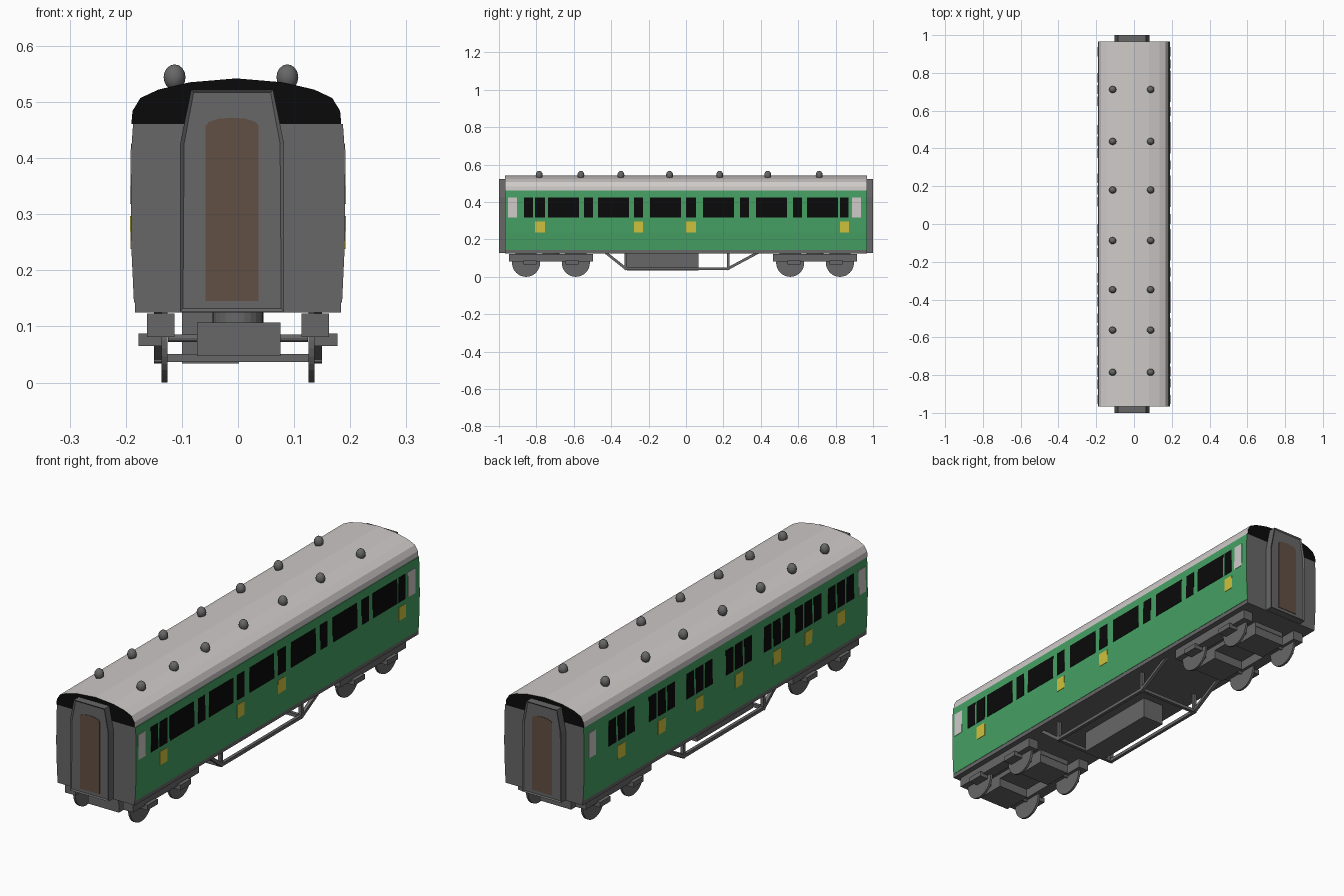
import bpy, bmesh, math
from mathutils import Vector

if "Cube" in bpy.data.objects:
    bpy.data.objects.remove(bpy.data.objects["Cube"])


def material(name, rgb):
    m = bpy.data.materials.new(name)
    m.diffuse_color = (*rgb, 1)
    m.use_nodes = True
    m.node_tree.nodes["Principled BSDF"].inputs["Base Color"].default_value = m.diffuse_color
    return m


GREEN = material("carriage green", (0.06, 0.35, 0.125))
GREY = material("dark grey", (0.135, 0.135, 0.135))
PALE = material("pale roof grey", (0.62, 0.59, 0.58))
BLACK = material("black", (0.003, 0.003, 0.003))
YELLOW = material("yellow", (0.62, 0.54, 0.045))
BROWN = material("door brown", (0.12, 0.078, 0.058))


def finish(bm, name, *mats):
    bmesh.ops.recalc_face_normals(bm, faces=bm.faces[:])
    me = bpy.data.meshes.new(name)
    bm.to_mesh(me)
    bm.free()
    for m in mats:
        me.materials.append(m)
    ob = bpy.data.objects.new(name, me)
    bpy.context.collection.objects.link(ob)
    return ob


def add_prism(bm, pts, y0, y1):
    """Extrude an (x, z) outline along y; returns the face at y0."""
    a = [bm.verts.new((x, y0, z)) for x, z in pts]
    b = [bm.verts.new((x, y1, z)) for x, z in pts]
    n = len(pts)
    for i in range(n):
        j = (i + 1) % n
        bm.faces.new((a[i], a[j], b[j], b[i]))
    bm.faces.new(b)
    return bm.faces.new(a)


def add_box(bm, x0, x1, y0, y1, z0, z1):
    add_prism(bm, [(x0, z0), (x1, z0), (x1, z1), (x0, z1)], y0, y1)


def box(name, mat, *dims):
    bm = bmesh.new()
    add_box(bm, *dims)
    return finish(bm, name, mat)


def cylinder(name, mat, centre, radius, length, axis, segments=24):
    bm = bmesh.new()
    bmesh.ops.create_cone(bm, cap_ends=True, segments=segments,
                          radius1=radius, radius2=radius, depth=length)
    ob = finish(bm, name, mat)
    ob.location = centre
    if axis == "x":
        ob.rotation_euler = (0, math.pi / 2, 0)
    return ob


def end_coloured(bm, name, side, end):
    """Prism with a different colour on the faces looking along y."""
    bm.normal_update()
    for f in bm.faces:
        f.material_index = 1 if abs(f.normal.y) > 0.9 else 0
    return finish(bm, name, side, end)


L = 0.967
# Body with gently bowed sides, and the roof
SIDE = [(0.1855, 0.143), (0.190, 0.238), (0.191, 0.297),
        (0.191, 0.318), (0.1895, 0.425), (0.187, 0.461)]
bm = bmesh.new()
add_prism(bm, SIDE + [(-x, z) for x, z in reversed(SIDE)], -L, L)
end_coloured(bm, "body", GREEN, GREY)

half = [(0.187, 0.461), (0.185, 0.484), (0.171, 0.507), (0.139, 0.522), (0.083, 0.535)]
bm = bmesh.new()
roof = half + [(0, 0.542)] + [(-x, z) for x, z in reversed(half)]
add_prism(bm, [(x - 0.003, z) for x, z in roof], -L, L)
end_coloured(bm, "roof", PALE, BLACK)
box("underframe", GREY, -0.184, 0.184, -L, L, 0.125, 0.144)


# Windows and panels: thin plates following the body side
def side_x(z):
    for (xa, za), (xb, zb) in zip(SIDE, SIDE[1:]):
        if za <= z <= zb:
            return xa + (xb - xa) * (z - za) / (zb - za)


def plates(name, mat, side, spans, z0, z1):
    bm = bmesh.new()
    xa, xb = side_x(z0), side_x(z1)
    for y0, y1 in spans:
        add_prism(bm, [(side * (xa - .003), z0), (side * (xa + .0015), z0),
                       (side * (xb + .0015), z1), (side * (xb - .003), z1)], y0, y1)
    finish(bm, name, mat)


BAYS = [-0.785, -0.562, -0.348, -0.088, 0.18, 0.437, 0.712]
corridor_doors = [(-.807, -.754), (-.278, -.23), (0, .053)]
corridor = corridor_doors + [
    (-.866, -.818), (-.738, -.572), (-.545, -.497), (-.47, -.305), (-.193, -.027),
    (.09, .257), (.289, .337), (.374, .54), (.572, .62), (.647, .813), (.823, .868)]
compartment = [(y + o - .025, y + o + .025) for y in BAYS for o in (-.063, 0, .063)]
end_panels = [(-.952, -.904), (.888, .936)]
plates("right_windows", BLACK, 1, corridor, .318, .425)
plates("left_windows", BLACK, -1, compartment, .318, .425)
plates("right_door_panels", YELLOW, 1, corridor_doors + [(.823, .872)], .238, .297)
plates("left_door_panels", YELLOW, -1, [(y - .025, y + .025) for y in BAYS], .238, .297)
for s, n in ((1, "right"), (-1, "left")):
    plates(n + "_end_panels", PALE, s, end_panels, .318, .425)

# Roof ventilators in two rows
for x in (-0.113, 0.088):
    for y in BAYS:
        bm = bmesh.new()
        bmesh.ops.create_uvsphere(bm, u_segments=12, v_segments=8, radius=1)
        bmesh.ops.scale(bm, verts=bm.verts, vec=(.0195, .0185, .023))
        ob = finish(bm, "roof_ventilator", GREY)
        ob.location = (x, y, 0.544)
        ob.data.shade_smooth()

# Gangway connections with recessed panel and arched door
C = -0.0105
outline = [(-.0925, .127), (.0925, .127), (.0925, .426), (.073, .522), (-.073, .522), (-.0925, .426)]
for s, n in ((-1, "front"), (1, "back")):
    bm = bmesh.new()
    face = add_prism(bm, [(x + C, z) for x, z in outline], s, s * (L - .003))
    bmesh.ops.recalc_face_normals(bm, faces=bm.faces[:])
    bmesh.ops.inset_region(bm, faces=[face], thickness=0.007, depth=0)
    bmesh.ops.translate(bm, verts=face.verts[:], vec=(0, -s * 0.005, 0))
    finish(bm, n + "_gangway", GREY)
    bm = bmesh.new()
    arch = [(.047 * math.cos(t * math.pi / 6), .458 + .014 * math.sin(t * math.pi / 6))
            for t in range(7)]
    door = [(-.047, .145), (.047, .145)] + arch
    add_prism(bm, [(x + C, z) for x, z in door], s * .997, s * .99)
    finish(bm, n + "_door", BROWN)

# Bogies
for yc, n in ((-0.722, "front"), (0.69, "back")):
    bm = bmesh.new()
    add_box(bm, -.073, .076, yc - .2, yc + .2, .085, .107)
    for o in (-.133, .133):
        add_box(bm, -.073, .076, yc + o - .065, yc + o + .065, .047, .1)
    finish(bm, n + "_bogie_centre", GREY)
    cylinder(n + "_bogie_pivot", GREY, (0, yc, .116), .045, .022, "z")
    for s in (-1, 1):
        x0, x1 = sorted((s * .113, s * .162))
        box(n + "_bogie_side_frame", GREY, x0, x1, yc - .225, yc + .225, .081, .123)
        for o in (-.133, .133):
            cylinder(n + "_wheel", GREY, (s * .131, yc + o, .075), .075, .01, "x", 32)
            x0, x1 = sorted((s * .127, s * .177))
            y = yc + o * .85
            box(n + "_axle_box", GREY, x0, x1, y - .035, y + .035, .065, .087)
    for o in (-.133, .133):
        cylinder(n + "_axle", GREY, (0, yc + o, .079), .007, .25, "x", 12)

# Battery box under the middle
box("battery_box", GREY, -.1, .002, -.315, .068, .034, .13)


# Truss rods, posts and cross bars
def bar(bm, p, q, x, t=.007):
    p, q = Vector(p), Vector(q)
    d = (q - p).normalized() * t
    nrm = Vector((-d.y, d.x))
    pts = [p - d + nrm, q + d + nrm, q + d - nrm, p - d - nrm]
    a = [bm.verts.new((x - t, v.x, v.y)) for v in pts]
    b = [bm.verts.new((x + t, v.x, v.y)) for v in pts]
    for i in range(4):
        j = (i + 1) % 4
        bm.faces.new((a[i], a[j], b[j], b[i]))
    bm.faces.new(a)
    bm.faces.new(b)


for s, n in ((1, "right"), (-1, "left")):
    bm = bmesh.new()
    path = [(-.43, .13), (-.322, .044), (.225, .044), (.385, .13)]
    for p, q in zip(path, path[1:]):
        bar(bm, p, q, s * .143)
    for y in (-.322, .225):
        bar(bm, (y, .044), (y, .125), s * .143)
    finish(bm, n + "_truss", GREY)
for y in (-.322, .225):
    box("truss_cross_bar", GREY, -.143, .143, y - .007, y + .007, .037, .051)
